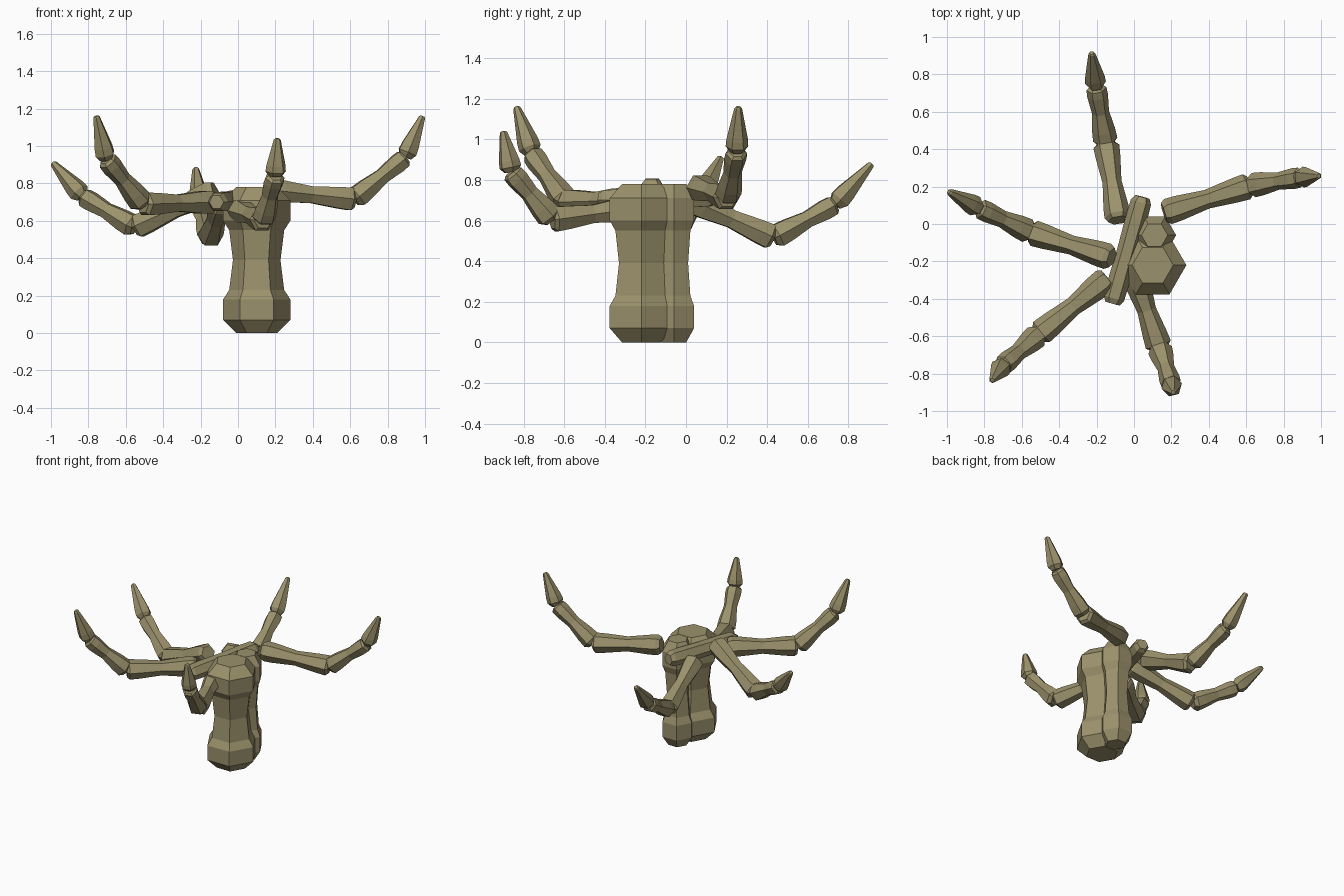
import bpy, bmesh, math
from mathutils import Vector

if "Cube" in bpy.data.objects:
    bpy.data.objects.remove(bpy.data.objects["Cube"])

mat = bpy.data.materials.new("olive_bone")
mat.diffuse_color = (0.33, 0.285, 0.15, 1)
mat.use_nodes = True
mat.node_tree.nodes["Principled BSDF"].inputs["Base Color"].default_value = mat.diffuse_color

# Profiles: (fraction along the bone, radius)
LONG = [(0, .055), (.05, .07), (.17, .068), (.5, .051), (.82, .066), (.96, .07), (1, .052)]
MIDDLE = [(0, .045), (.07, .066), (.24, .062), (.55, .046), (.84, .056), (.96, .054), (1, .038)]
TIP = [(0, .036), (.12, .056), (.28, .053), (.97, .019), (1, .012)]
BAR = [(0, .04), (.05, .056), (.2, .058), (.5, .055), (.8, .058), (.95, .056), (1, .04)]
FOREARM = [(0, .11), (.09, .18), (.23, .18), (.295, .147), (.5, .127),
           (.705, .147), (.77, .18), (.91, .18), (1, .11)]


def bone(name, start, end, profile, scale=1.0):
    """Six-sided bone with a radius profile along a straight axis."""
    a, b = Vector(start), Vector(end)
    axis = (b - a).normalized()
    if abs(axis.z) > .999:
        side = Vector((1, 0, 0))
    else:
        side = axis.cross(Vector((0, 0, 1))).normalized()
    up = side.cross(axis).normalized()
    bm = bmesh.new()
    rings = []
    for t, r in profile:
        c = a.lerp(b, t)
        rings.append([bm.verts.new(c + scale * r * (side * math.cos(i * math.pi / 3)
                                                    + up * math.sin(i * math.pi / 3)))
                      for i in range(6)])
    for lo, hi in zip(rings, rings[1:]):
        for i in range(6):
            j = (i + 1) % 6
            bm.faces.new((lo[i], lo[j], hi[j], hi[i]))
    bm.faces.new(rings[0])
    bm.faces.new(rings[-1])
    bmesh.ops.recalc_face_normals(bm, faces=bm.faces)
    me = bpy.data.meshes.new(name)
    bm.to_mesh(me)
    bm.free()
    me.materials.append(mat)
    ob = bpy.data.objects.new(name, me)
    bpy.context.collection.objects.link(ob)
    return ob


# Two upright forearm bones
bone("large_forearm_bone", (.10, -.22, 0), (.10, -.22, .78), FOREARM)
bone("small_forearm_bone", (.11, -.06, 0), (.11, -.06, .78), FOREARM, .64)

# Bar across the palm
bone("palm_bar", (-.115, -.425, .70), (.045, .145, .72), BAR)

# Fingers: base, first joint, second joint, tip
fingers = {
    "right_finger": [(.16, .06, .765), (.62, .205, .715), (.895, .25, .94), (.987, .257, 1.16)],
    "back_finger": [(-.085, .02, .70), (-.15, .43, .515), (-.203, .735, .68), (-.226, .915, .88)],
    "left_finger": [(-.12, -.18, .76), (-.55, -.045, .565), (-.83, .085, .73), (-.99, .172, .91)],
    "front_left_finger": [(-.14, -.29, .70), (-.51, -.59, .69), (-.705, -.76, .93), (-.758, -.835, 1.16)],
    "front_finger": [(0, -.26, .66), (.135, -.66, .605), (.20, -.86, .84), (.21, -.90, 1.04)],
}
for name, pts in fingers.items():
    for part, prof, p, q in zip(("base", "middle", "tip"), (LONG, MIDDLE, TIP), pts, pts[1:]):
        bone(f"{name}_{part}", p, q, prof)
